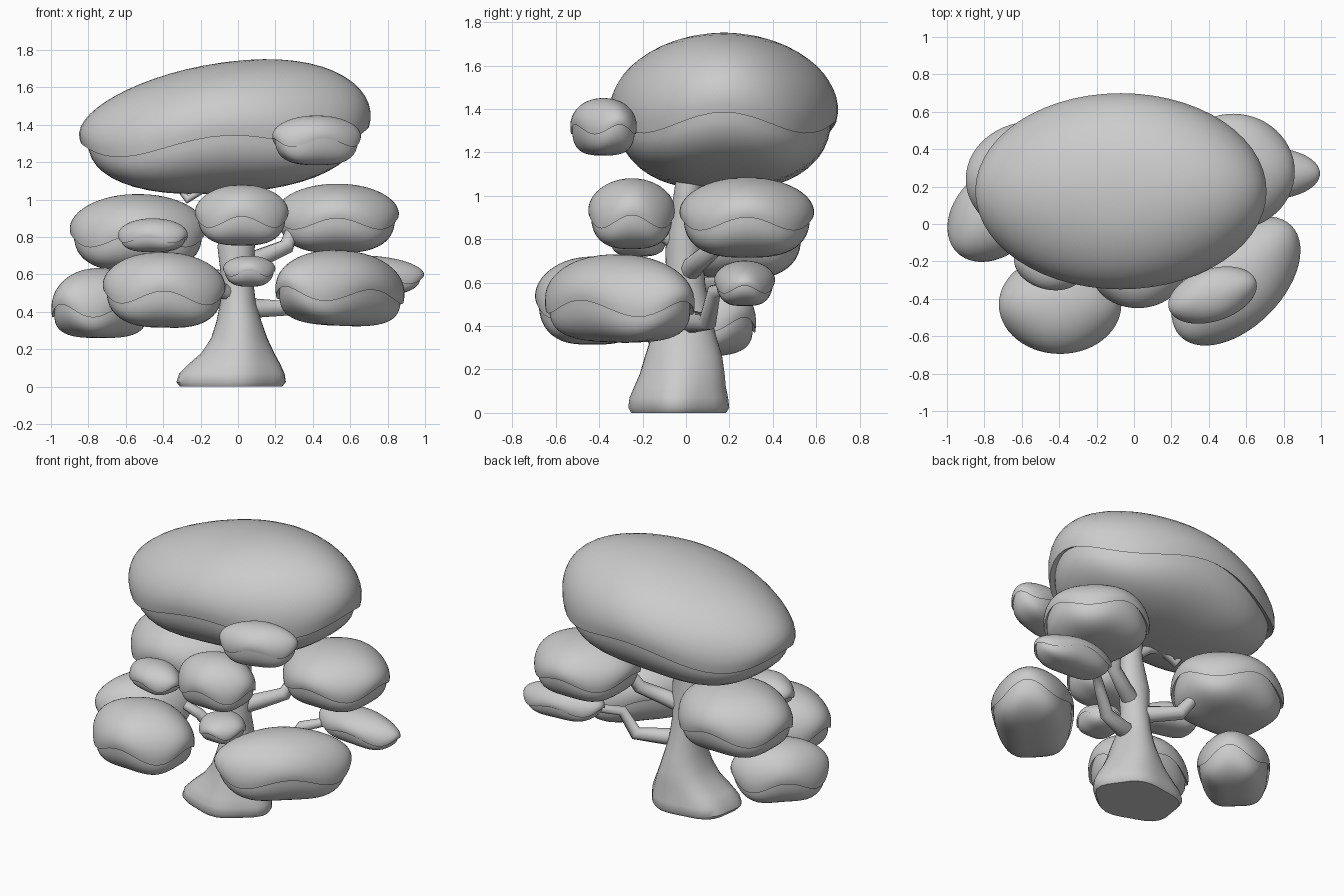
import bpy, bmesh
from math import sin, cos, pi, radians

if "Cube" in bpy.data.objects:
    bpy.data.objects.remove(bpy.data.objects["Cube"])


def loft(name, rings, angle=40):
    """Skin a stack of closed rings, capped at both ends."""
    bm = bmesh.new()
    loops = [[bm.verts.new(p) for p in ring] for ring in rings]
    n = len(loops[0])
    for a, b in zip(loops, loops[1:]):
        for i in range(n):
            j = (i + 1) % n
            bm.faces.new((a[i], a[j], b[j], b[i]))
    bm.faces.new(loops[0])
    bm.faces.new(loops[-1])
    bmesh.ops.recalc_face_normals(bm, faces=bm.faces)
    me = bpy.data.meshes.new(name)
    bm.to_mesh(me)
    bm.free()
    for p in me.polygons:
        p.use_smooth = True
    me.set_sharp_from_angle(angle=radians(angle))
    ob = bpy.data.objects.new(name, me)
    bpy.context.collection.objects.link(ob)
    return ob


def clump(name, x, y, a, b, low, rim, top, yaw=0, slope=0, amp=0.035,
          power=2.8, skew=0.0, n=56):
    """Leaf clump: domed cap with a wavy lip over an inset, rounded underside."""
    yaw = radians(yaw)
    rings = []

    def ring(r, zfun):
        pts = []
        for i in range(n):
            t = 2 * pi * i / n
            u, v = a * r * cos(t), b * r * sin(t)
            px, py = u * cos(yaw) - v * sin(yaw), u * sin(yaw) + v * cos(yaw)
            wave = amp * cos(4 * t)
            pts.append((x + px, y + py, zfun(wave, px) + slope * px))
        rings.append(pts)

    # underside, from the bottom up to the crease
    for k in range(1, 13):
        q = pi / 2 * k / 12
        r = 0.94 * sin(q) ** (2 / power)
        d = cos(q) ** (2 / power)
        ring(r, lambda w, px, r=r, d=d:
             rim + 0.02 + w * (1 - d * (1 - 0.3 * r ** 3)) + (low - rim - 0.015) * d)
    # lip and dome
    s0 = sin(radians(10))
    for k in range(0, 16):
        q = radians(-10 + 99 * k / 15)
        t = (sin(q) + s0) / (1 + s0)
        ring(cos(q) ** 0.94, lambda w, px, t=t:
             rim + w * (1 - t) ** 1.5 + (top - rim) * t * (1 + skew * px / a))
    return loft(name, rings, 35)


def branch(name, pts, r0=0.045, r1=0.028):
    """Tapered bent tube."""
    cu = bpy.data.curves.new(name, 'CURVE')
    cu.dimensions = '3D'
    cu.bevel_depth = 1.0
    cu.bevel_resolution = 3
    cu.use_fill_caps = True
    sp = cu.splines.new('POLY')
    sp.points.add(len(pts) - 1)
    for i, p in enumerate(pts):
        sp.points[i].co = (*p, 1)
        sp.points[i].radius = r0 + (r1 - r0) * i / (len(pts) - 1)
    sp.use_smooth = True
    ob = bpy.data.objects.new(name, cu)
    bpy.context.collection.objects.link(ob)


# Trunk: z, centre x, centre y, radius x, radius y
profile = [(0.0, -0.045, -0.03, 0.27, 0.215), (0.025, -0.045, -0.03, 0.29, 0.23),
           (0.07, -0.04, -0.03, 0.28, 0.225), (0.12, -0.025, -0.025, 0.245, 0.21),
           (0.18, -0.005, -0.015, 0.195, 0.195), (0.26, 0.005, -0.01, 0.15, 0.178),
           (0.35, 0.005, -0.01, 0.12, 0.15), (0.45, 0.0, 0.0, 0.095, 0.115),
           (0.58, -0.005, 0.0, 0.085, 0.09), (0.75, -0.01, -0.01, 0.1, 0.085),
           (0.84, 0.0, -0.01, 0.09, 0.075), (0.95, 0.02, 0.0, 0.07, 0.065),
           (1.12, 0.03, 0.02, 0.06, 0.06)]
rings = []
for z, cx, cy, rx, ry in profile:
    lobe = 0.05 * max(0, 1 - z / 0.35)      # root flare
    rings.append([(cx + rx * cos(t) * (1 + lobe * cos(5 * t + 0.6)),
                   cy + ry * sin(t) * (1 + lobe * cos(5 * t + 0.6)), z)
                  for t in (2 * pi * i / 32 for i in range(32))])
loft("trunk", rings, 50)

# Branches
branch("branch_right_high", [(0.0, 0.0, 0.64), (0.12, 0.05, 0.69), (0.26, 0.12, 0.75),
                             (0.29, 0.17, 0.84), (0.38, 0.22, 0.88)], 0.055, 0.03)
branch("branch_right_low", [(0.0, 0.0, 0.42), (0.12, 0.03, 0.42), (0.3, 0.10, 0.42),
                            (0.38, 0.13, 0.56), (0.52, 0.25, 0.59)], 0.06, 0.025)
branch("branch_left_front", [(0.0, 0.0, 0.48), (-0.12, -0.12, 0.53),
                             (-0.16, -0.18, 0.62), (-0.25, -0.2, 0.66)])
branch("branch_left_back", [(0.0, 0.0, 0.57), (-0.22, 0.17, 0.59),
                            (-0.28, 0.21, 0.68)], 0.055, 0.035)
branch("branch_top", [(0.0, 0.02, 0.98), (-0.08, 0.04, 1.04), (-0.17, 0.05, 1.07),
                      (-0.27, 0.06, 1.0), (-0.34, 0.08, 1.1)], 0.035, 0.018)
branch("branch_front", [(0.0, 0.0, 0.76), (0.01, -0.1, 0.82), (0.02, -0.2, 0.88)])

# Leaf clumps
clump("crown_clump", -0.07, 0.175, 0.78, 0.525, 1.03, 1.30, 1.735,
      slope=0.055, amp=0.042, power=2.4, skew=0.14)
clump("upper_front_clump", 0.42, -0.38, 0.245, 0.14, 1.18, 1.305, 1.45, yaw=18, amp=0.022)
clump("middle_front_clump", 0.02, -0.25, 0.25, 0.20, 0.75, 0.88, 1.08, amp=0.03)
clump("middle_right_clump", 0.53, 0.28, 0.33, 0.31, 0.71, 0.87, 1.085, amp=0.03)
clump("far_right_small_clump", 0.71, 0.27, 0.285, 0.14, 0.49, 0.58, 0.70,
      amp=0.02, slope=-0.05)
clump("lower_right_clump", 0.545, -0.305, 0.42, 0.25, 0.32, 0.49, 0.73,
      yaw=45, slope=-0.04)
clump("lower_left_clump", -0.395, -0.43, 0.328, 0.265, 0.31, 0.475, 0.72, slope=-0.02)
clump("far_left_clump", -0.735, 0.06, 0.30, 0.22, 0.255, 0.405, 0.635, yaw=45)
clump("middle_left_clump", -0.535, 0.24, 0.365, 0.31, 0.61, 0.78, 1.03)
clump("left_small_clump", -0.455, -0.22, 0.19, 0.13, 0.715, 0.785, 0.90,
      yaw=-15, amp=0.016)
clump("front_small_clump", 0.06, -0.25, 0.14, 0.145, 0.53, 0.605, 0.70, amp=0.016)
